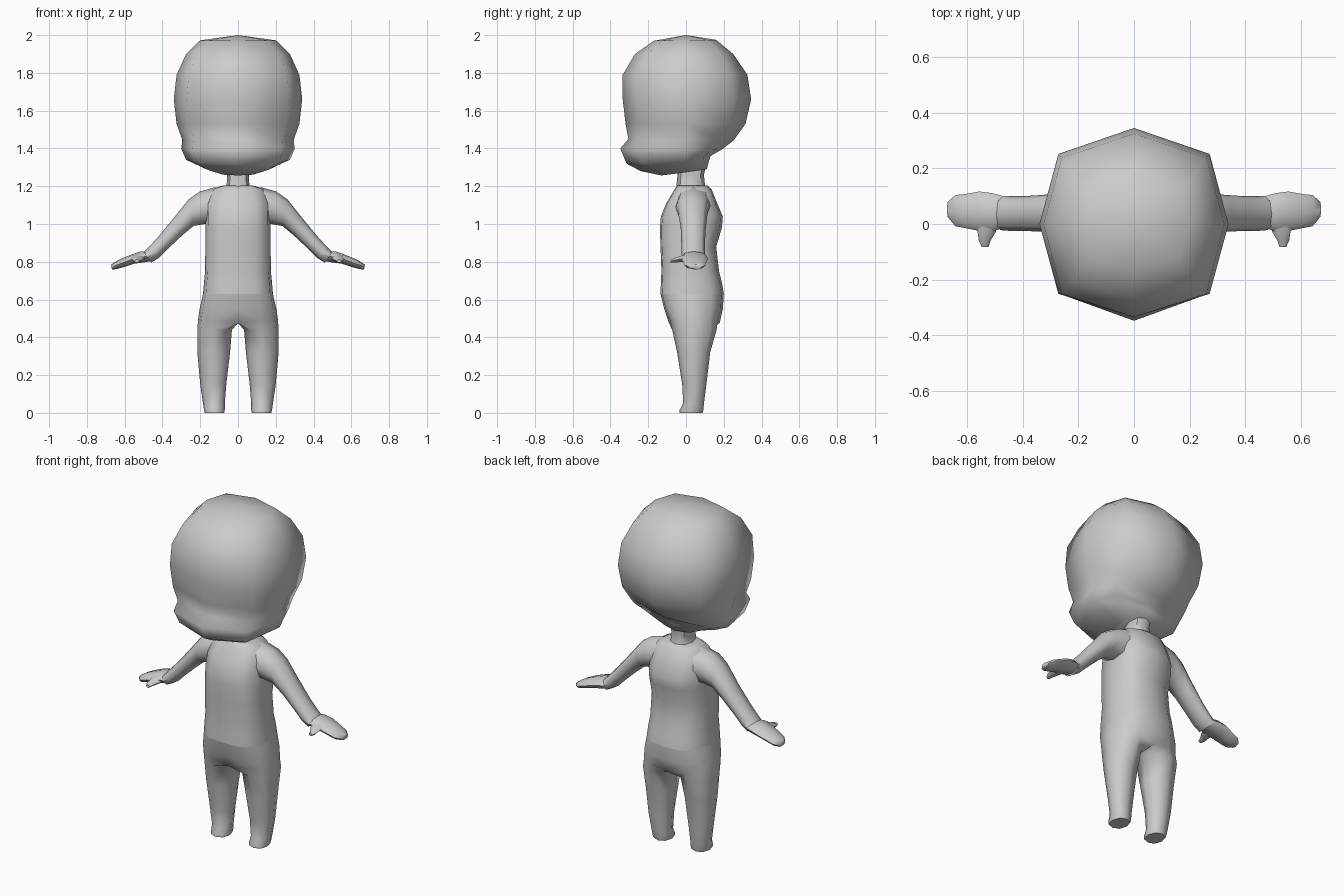
import bpy, bmesh, math
from mathutils import Vector

if "Cube" in bpy.data.objects:
    bpy.data.objects.remove(bpy.data.objects["Cube"])

clay = bpy.data.materials.new("light grey")
clay.diffuse_color = (0.6, 0.6, 0.6, 1)
clay.use_nodes = True
clay.node_tree.nodes["Principled BSDF"].inputs["Base Color"].default_value = clay.diffuse_color


def loft(name, rings, apex=None, mirror=False, cap=True, angle=50):
    """Skin a list of equal-sized rings into one part."""
    bm = bmesh.new()
    rows = [[bm.verts.new(p) for p in r] for r in rings]
    n = len(rows[0])
    for a, b in zip(rows, rows[1:]):
        for i in range(n):
            bm.faces.new((a[i], a[(i + 1) % n], b[(i + 1) % n], b[i]))
    if apex:
        top = bm.verts.new(apex)
        for i in range(n):
            bm.faces.new((top, rows[0][(i + 1) % n], rows[0][i]))
    elif cap:
        bm.faces.new(rows[0])
    if cap:
        bm.faces.new(rows[-1])
    bmesh.ops.recalc_face_normals(bm, faces=bm.faces[:])
    if mirror:
        # drop the inner walls on the centre plane, then mirror and weld
        inner = [f for f in bm.faces if all(abs(v.co.x) < 1e-5 for v in f.verts)]
        bmesh.ops.delete(bm, geom=inner, context='FACES')
        bmesh.ops.mirror(bm, geom=bm.verts[:] + bm.edges[:] + bm.faces[:],
                         axis='X', merge_dist=0.0005)
        bmesh.ops.recalc_face_normals(bm, faces=bm.faces[:])
    me = bpy.data.meshes.new(name)
    bm.to_mesh(me)
    bm.free()
    ob = bpy.data.objects.new(name, me)
    bpy.context.collection.objects.link(ob)
    me.materials.append(clay)
    bpy.context.view_layer.objects.active = ob
    ob.select_set(True)
    bpy.ops.object.shade_smooth_by_angle(angle=math.radians(angle))
    ob.select_set(False)
    return ob


def section(ax, az, bx, bz, yf, yb, c=0.74):
    """Eight-sided ring spanning two points in the xz plane and a depth range."""
    mid = Vector(((ax + bx) / 2, (yf + yb) / 2, (az + bz) / 2))
    u = Vector(((ax - bx) / 2, 0, (az - bz) / 2))
    v = Vector((0, (yb - yf) / 2, 0))
    return [mid + u * s + v * t for s, t in
            ((1, 0), (c, c), (0, 1), (-c, c), (-1, 0), (-c, -c), (0, -1), (c, -c))]


def half_section(z, w, yf, yb, dip=0.0):
    """Half of a body ring, closed along the centre plane."""
    m, h = (yf + yb) / 2, (yb - yf) / 2
    pts = ((1, 0), (.88, .62), (.5, .93), (0, 1), (0, 0), (0, -1), (.55, -.95), (.92, -.66))
    return [Vector((w * s, m + h * t, z + (dip if s == 0 else 0))) for s, t in pts]


def head_ring(w, yf, zf, yb, zb):
    """Eight-sided head ring that may tilt from front to back."""
    m = 0.0
    pts = ((1, 0), (.8, .73), (0, 1), (-.8, .73), (-1, 0), (-.8, -.75), (0, -1), (.8, -.75))
    out = []
    for s, t in pts:
        y = m + t * (yb if t > 0 else -yf)
        out.append(Vector((w * s, y, zf + (zb - zf) * (t + 1) / 2)))
    return out


# head with jutting muzzle
loft("head", [head_ring(*r) for r in (
    (.20, -.17, 1.97, .16, 1.975),
    (.275, -.27, 1.90, .25, 1.90),
    (.325, -.335, 1.79, .325, 1.79),
    (.34, -.335, 1.66, .345, 1.66),
    (.325, -.32, 1.53, .315, 1.53),
    (.295, -.305, 1.45, .25, 1.44),
    (.30, -.348, 1.40, .19, 1.395),
    (.275, -.315, 1.32, .13, 1.36),
    (.20, -.24, 1.28, .12, 1.33),
    (.10, -.13, 1.257, .11, 1.29))], apex=(0, 0, 2.0), angle=70)

# neck
loft("neck", [section(w, z, -w, z, f, b) for w, z, f, b in (
    (.06, 1.32, -.045, .11), (.057, 1.26, -.045, .095),
    (.06, 1.21, -.05, .10), (.075, 1.17, -.055, .11))])

# torso
loft("torso", [half_section(*r) for r in (
    (1.205, .075, -.045, .11),
    (1.185, .14, -.06, .135),
    (1.11, .17, -.105, .165),
    (1.04, .172, -.133, .195),
    (.98, .173, -.138, .19),
    (.88, .173, -.135, .16),
    (.75, .174, -.13, .175),
    (.69, .18, -.133, .19),
    (.63, .185, -.135, .20))], mirror=True, angle=60)

# trousers: hips that split into two legs
legs = [half_section(.63, .185, -.135, .20),
        half_section(.55, .203, -.115, .195),
        half_section(.49, .212, -.09, .178, -.015)]
legs += [section(o, z, i, z, f, b) for z, i, o, f, b in (
    (.44, .032, .215, -.073, .162),
    (.32, .042, .215, -.047, .128),
    (.15, .062, .20, -.02, .108),
    (.05, .07, .185, -.015, .095),
    (.015, .07, .18, -.034, .092),
    (0, .073, .176, -.034, .088))]
loft("trousers", legs, mirror=True, angle=60)

# arms, hands and thumbs on both sides
loft("arms", [section(*r) for r in (
    (.12, 1.195, .13, 1.0, -.055, .13),
    (.20, 1.173, .175, 1.0, -.055, .125),
    (.26, 1.132, .235, .99, -.042, .115),
    (.35, 1.02, .295, .94, -.028, .105),
    (.42, .935, .37, .87, -.025, .10),
    (.47, .88, .42, .82, -.025, .10),
    (.50, .85, .46, .795, -.022, .10))], mirror=True, angle=60)

loft("hands", [section(*r) for r in (
    (.475, .855, .455, .805, -.012, .098),
    (.515, .855, .495, .797, -.025, .11),
    (.56, .84, .55, .79, -.025, .117),
    (.61, .82, .60, .773, -.015, .108),
    (.645, .803, .64, .762, -.008, .104),
    (.672, .785, .667, .758, .025, .08))], mirror=True, angle=60)


def thumb_ring(x, y, z, w, h):
    return [Vector((x + w * math.cos(a), y, z + h * math.sin(a)))
            for a in (math.tau * k / 6 for k in range(6))]


loft("thumbs", [thumb_ring(*r) for r in (
    (.525, .01, .82, .045, .022), (.53, -.03, .815, .032, .018),
    (.537, -.06, .808, .021, .014), (.535, -.083, .803, .012, .009))],
    mirror=True, angle=60)
